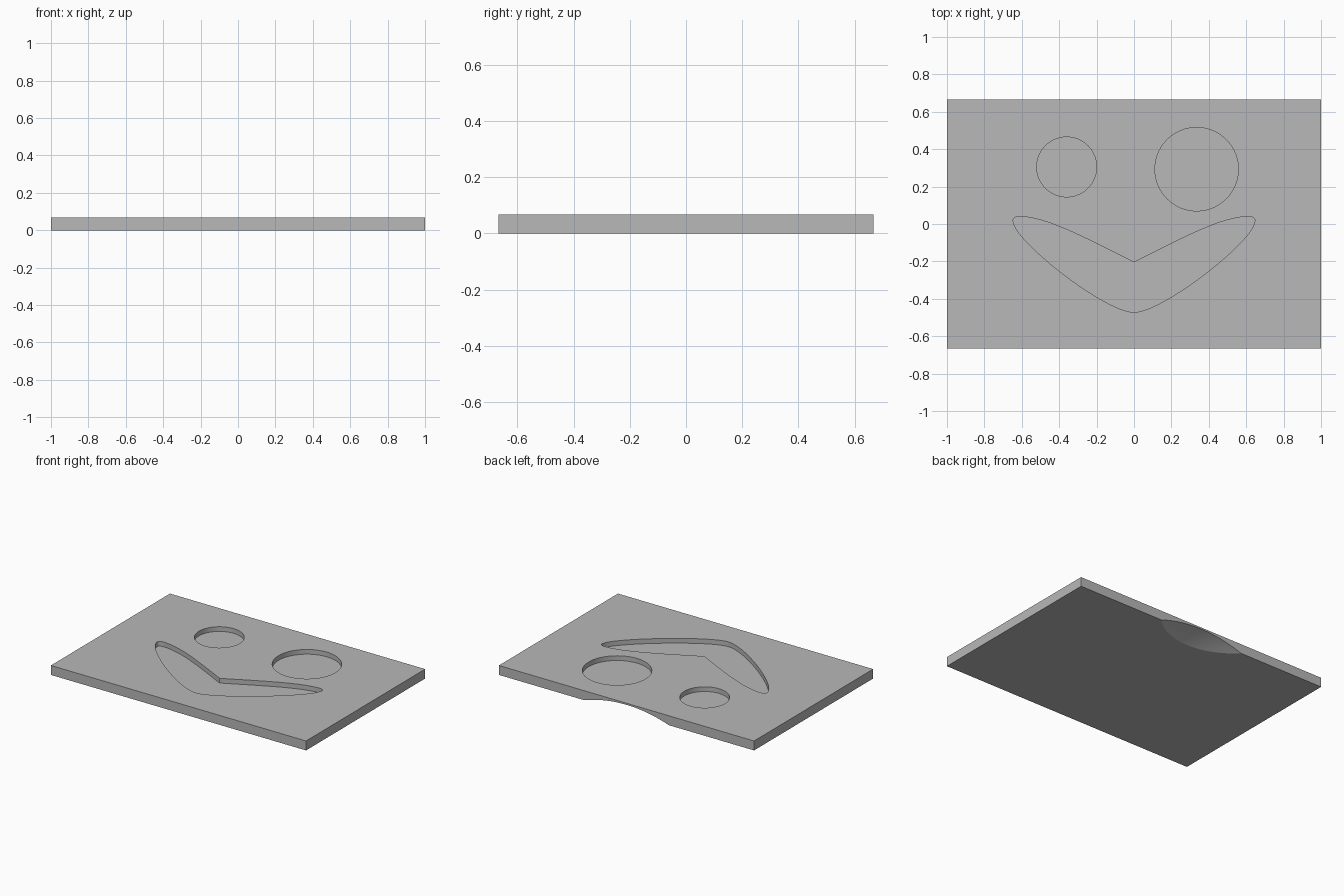
import bpy, bmesh, math
from mathutils import Vector
from mathutils.geometry import interpolate_bezier

if "Cube" in bpy.data.objects:
    bpy.data.objects.remove(bpy.data.objects["Cube"])

W, D, T = 2.0, 1.333, 0.067      # plate width, depth, thickness
FLOOR = T / 2                    # height of the recess floors

grey = bpy.data.materials.new("plain grey")
grey.use_nodes = True
colour = (0.48, 0.48, 0.48, 1)
grey.diffuse_color = colour
grey.node_tree.nodes["Principled BSDF"].inputs["Base Color"].default_value = colour


def make_object(name, bm):
    mesh = bpy.data.meshes.new(name)
    bmesh.ops.recalc_face_normals(bm, faces=bm.faces[:])
    bm.to_mesh(mesh)
    bm.free()
    mesh.materials.append(grey)
    obj = bpy.data.objects.new(name, mesh)
    bpy.context.collection.objects.link(obj)
    return obj


def prism(name, outline, low, high):
    """Extrude a flat outline from one height to another."""
    bm = bmesh.new()
    face = bm.faces.new([bm.verts.new((x, y, low)) for x, y in outline])
    top = bmesh.ops.extrude_face_region(bm, geom=[face])["geom"]
    verts = [v for v in top if isinstance(v, bmesh.types.BMVert)]
    bmesh.ops.translate(bm, vec=(0, 0, high - low), verts=verts)
    return make_object(name, bm)


def circle(cx, cy, r, n=96):
    angles = [math.tau * i / n for i in range(n)]
    return [(cx + r * math.cos(a), cy + r * math.sin(a)) for a in angles]


def mouth_outline():
    """Right half from three curves, then mirrored."""
    curves = [
        ((0, -.205), (.25, -.08), (.45, .03), (.6, .04), 20),
        ((.6, .04), (.635, .042), (.652, .03), (.645, .01), 10),
        ((.645, .01), (.63, -.1), (.15, -.472), (0, -.472), 32),
    ]
    half = []
    for a, h1, h2, b, n in curves:
        pts = interpolate_bezier(*[Vector((*p, 0)) for p in (a, h1, h2, b)], n)
        half += [(p.x, p.y) for p in pts[:-1]]
    half.append((0, -.472))
    return half + [(-x, y) for x, y in half[-2:0:-1]]


# Plate
plate = prism("plate", [(-W/2, -D/2), (W/2, -D/2), (W/2, D/2), (-W/2, D/2)], 0, T)

# Recesses in the top
cutters = [
    prism("small_eye_cutter", circle(-.36, .305, .16), FLOOR, T * 2),
    prism("large_eye_cutter", circle(.335, .293, .223), FLOOR, T * 2),
    prism("mouth_cutter", mouth_outline(), FLOOR, T * 2),
]

# Shallow rounded finger scoop under the back edge
bm = bmesh.new()
bmesh.ops.create_uvsphere(bm, u_segments=128, v_segments=96, radius=1.065)
bmesh.ops.translate(bm, vec=(0, D / 2 + .32, -.96), verts=bm.verts[:])
cutters.append(make_object("scoop_cutter", bm))

for cutter in cutters:
    cutter.hide_render = True
    mod = plate.modifiers.new(cutter.name, 'BOOLEAN')
    mod.operation, mod.solver, mod.object = 'DIFFERENCE', 'EXACT', cutter

# Apply the cuts, drop the cutters and smooth the curved walls
bpy.context.view_layer.update()
cut = bpy.data.meshes.new_from_object(
    plate.evaluated_get(bpy.context.evaluated_depsgraph_get()))
plate.modifiers.clear()
plate.data = cut
for cutter in cutters:
    bpy.data.objects.remove(cutter)
bpy.ops.object.select_all(action='DESELECT')
plate.select_set(True)
bpy.context.view_layer.objects.active = plate
bpy.ops.object.shade_smooth_by_angle(angle=math.radians(20))
